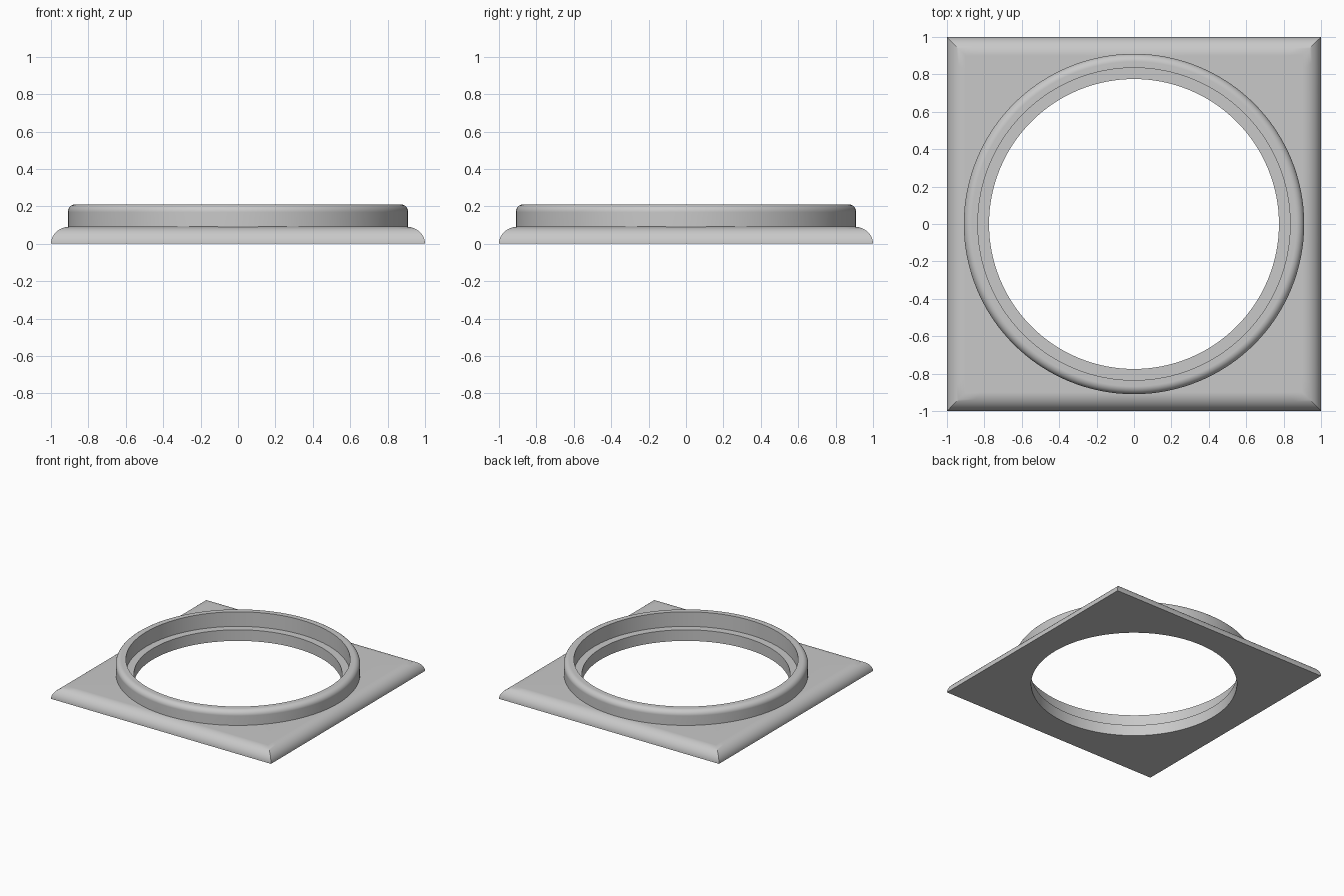
import bpy
import bmesh
from math import sin, cos, pi, radians

cube = bpy.data.objects.get("Cube")
if cube:
    bpy.data.objects.remove(cube, do_unlink=True)

SEGMENTS = 128
BASE_TOP = 0.091
RIM_TOP = 0.211

grey = bpy.data.materials.new("plain grey")
grey.use_nodes = True
colour = (0.58, 0.58, 0.58, 1)
grey.diffuse_color = colour
grey.node_tree.nodes["Principled BSDF"].inputs["Base Color"].default_value = colour


def loop_points(shape, size, z):
    """Points around a circle, or cast radially onto a square of half-width size."""
    points = []
    for i in range(SEGMENTS):
        a = 2 * pi * i / SEGMENTS
        x, y = cos(a), sin(a)
        r = size if shape == "circle" else size / max(abs(x), abs(y))
        points.append((x * r, y * r, z))
    return points


def loft(name, loops):
    """Skin a closed series of loops into one solid ring."""
    bm = bmesh.new()
    rows = [[bm.verts.new(p) for p in loop_points(*l)] for l in loops]
    for k, row in enumerate(rows):
        following = rows[(k + 1) % len(rows)]
        for i in range(SEGMENTS):
            j = (i + 1) % SEGMENTS
            bm.faces.new((row[i], row[j], following[j], following[i]))
    bmesh.ops.recalc_face_normals(bm, faces=bm.faces)
    mesh = bpy.data.meshes.new(name)
    bm.to_mesh(mesh)
    bm.free()
    mesh.materials.append(grey)
    obj = bpy.data.objects.new(name, mesh)
    bpy.context.collection.objects.link(obj)
    bpy.ops.object.select_all(action="DESELECT")
    obj.select_set(True)
    bpy.context.view_layer.objects.active = obj
    bpy.ops.object.shade_smooth_by_angle(angle=radians(30))
    weighted = obj.modifiers.new("clean flat shading", "WEIGHTED_NORMAL")
    weighted.keep_sharp = True
    return obj


def rounded(shape, size, top, width, height, steps):
    """Quarter-round edge running from the outer wall up to the top."""
    arc = [pi / 2 * i / steps for i in range(steps + 1)]
    return [(shape, size - width * (1 - cos(a)), top - height * (1 - sin(a)))
            for a in arc]


# Square base plate with mitred quarter-round edges and a round opening
base = rounded("square", 1.0, BASE_TOP, 0.1, BASE_TOP, 12)
loft("base_plate", base + [("circle", 0.775, BASE_TOP), ("circle", 0.775, 0)])

# Raised collar, set back from the opening to leave a ledge
collar = rounded("circle", 0.91, RIM_TOP, 0.042, 0.042, 8)
loft("raised_collar", [("circle", 0.91, 0.06)] + collar
     + [("circle", 0.835, RIM_TOP), ("circle", 0.835, 0.06)])
